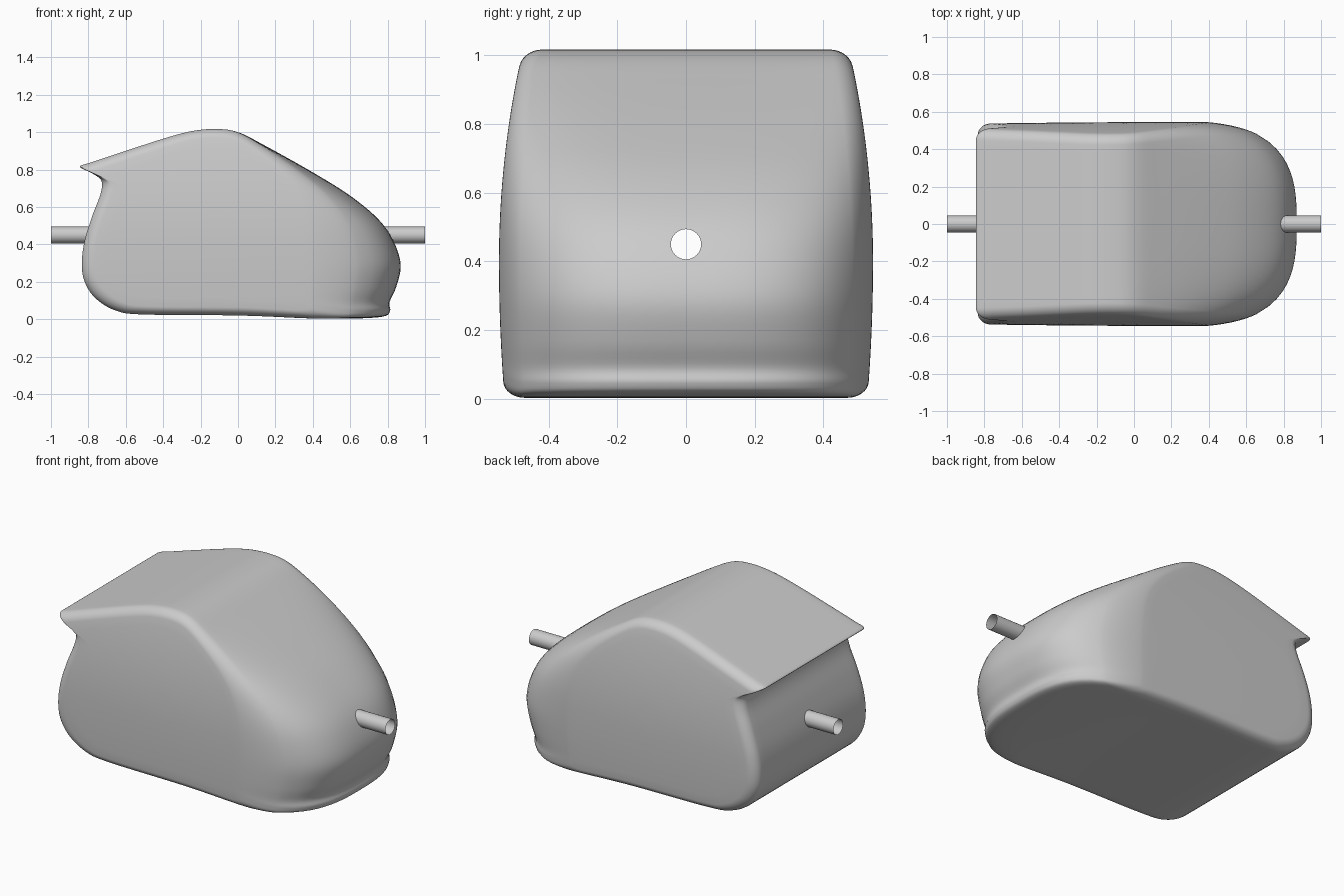
import bpy, bmesh, math
from mathutils import Vector, Matrix

cube = bpy.data.objects.get("Cube")
if cube:
    bpy.data.objects.remove(cube, do_unlink=True)

HALF = 0.545            # half width of the body
CENTRE = Vector((-0.1, 0.5))
PIPE_R, PIPE_Z = 0.045, 0.45

grey = bpy.data.materials.new("plain grey")
grey.use_nodes = True
grey.diffuse_color = (0.6, 0.6, 0.6, 1)
grey.node_tree.nodes["Principled BSDF"].inputs["Base Color"].default_value = grey.diffuse_color

# Side outline (x, z), starting at the rear lip and running over the roof
OUTLINE = [Vector(p) for p in (
    (-.845, .815), (-.78, .84), (-.6, .9), (-.4, .965), (-.25, 1.005), (-.12, 1.017),
    (0, 1), (.15, .925), (.4, .785), (.6, .66), (.75, .535), (.83, .42), (.87, .29),
    (.845, .17), (.81, .09), (.813, .045), (.775, .014), (.6, .003), (.4, .006),
    (0, .02), (-.5, .025), (-.65, .045), (-.76, .11), (-.82, .2), (-.835, .3),
    (-.82, .42), (-.78, .55), (-.735, .67), (-.73, .74), (-.78, .78))]


def smooth_loop(points, steps=5):
    """Closed spline through the points."""
    loop, n = [], len(points)
    for i in range(n):
        a, b, c, d = (points[(i + k) % n] for k in (-1, 0, 1, 2))
        m, q = (c - a) / 2, (d - b) / 2
        for s in range(steps):
            t = s / steps
            loop.append(b + m * t + (3 * (c - b) - 2 * m - q) * t ** 2
                        + (2 * (b - c) + m + q) * t ** 3)
    return loop


def width_factor(x, z):
    """Narrower towards the roof, floor and rear."""
    high = 0.12 * max(0, (z - 0.4) / 0.6) ** 2
    low = 0.03 * max(0, (0.4 - z) / 0.4) ** 2
    return 1 - high - low - 0.015 * (x - 0.2) ** 2


def ring(bm, profile, y, scale):
    """One slice of the body: nose pulled back near the sides, then inset."""
    k = (1 - (abs(y) / 0.555) ** 2.9) ** 0.345
    verts = []
    for p in profile:
        pull = 0.67 * (max(0, p.x + 0.1) / 0.97) ** 2 * (1 - k)
        q = CENTRE + (Vector((p.x - pull, p.y)) - CENTRE) * scale
        verts.append(bm.verts.new((q.x, y * width_factor(q.x, q.y), q.y)))
    return verts


def finish(bm, name):
    bmesh.ops.recalc_face_normals(bm, faces=bm.faces)
    mesh = bpy.data.meshes.new(name)
    bm.to_mesh(mesh)
    bm.free()
    mesh.materials.append(grey)
    obj = bpy.data.objects.new(name, mesh)
    bpy.context.collection.objects.link(obj)
    return obj


def activate(obj):
    bpy.ops.object.select_all(action='DESELECT')
    obj.select_set(True)
    bpy.context.view_layer.objects.active = obj


def rod(name, radius, length, capped):
    bm = bmesh.new()
    place = Matrix.Translation((0, 0, PIPE_Z)) @ Matrix.Rotation(math.pi / 2, 4, 'Y')
    bmesh.ops.create_cone(bm, cap_ends=capped, segments=32, radius1=radius,
                          radius2=radius, depth=length, matrix=place)
    return finish(bm, name)


# Body: slices from the middle out, a rounded edge, then the side panel
edge, inset = 0.06, 0.09
half = [(i / 12 * (HALF - edge), 1) for i in range(1, 13)]
for i in range(1, 9):
    a = i / 8 * math.pi / 2
    half.append((HALF - edge + edge * math.sin(a), 1 - inset * (1 - math.cos(a))))
half += [(HALF, (1 - inset) * (1 - i / 10)) for i in range(1, 10)]
slices = [(-y, s) for y, s in reversed(half)] + [(0, 1)] + half

bm = bmesh.new()
profile = smooth_loop(OUTLINE)
rings = [ring(bm, profile, y, s) for y, s in slices]
n = len(profile)
for r1, r2 in zip(rings, rings[1:]):
    for i in range(n):
        j = (i + 1) % n
        bm.faces.new((r1[i], r1[j], r2[j], r2[i]))
for end in (rings[0], rings[-1]):
    bm.faces.new(end)
body = finish(bm, "body")

# Round tunnel through the body for the pipe
cutter = rod("tunnel_cutter", PIPE_R - 0.001, 2.2, True)
cutter.hide_render = True
cut = body.modifiers.new("tunnel", 'BOOLEAN')
cut.operation = 'DIFFERENCE'
cut.solver = 'EXACT'
cut.object = cutter
activate(body)
bpy.ops.object.modifier_apply(modifier=cut.name)
bpy.data.objects.remove(cutter, do_unlink=True)

# Open pipe running end to end
pipe = rod("pipe", PIPE_R, 2, False)

for obj in (body, pipe):
    activate(obj)
    bpy.ops.object.shade_smooth_by_angle(angle=math.radians(50))
